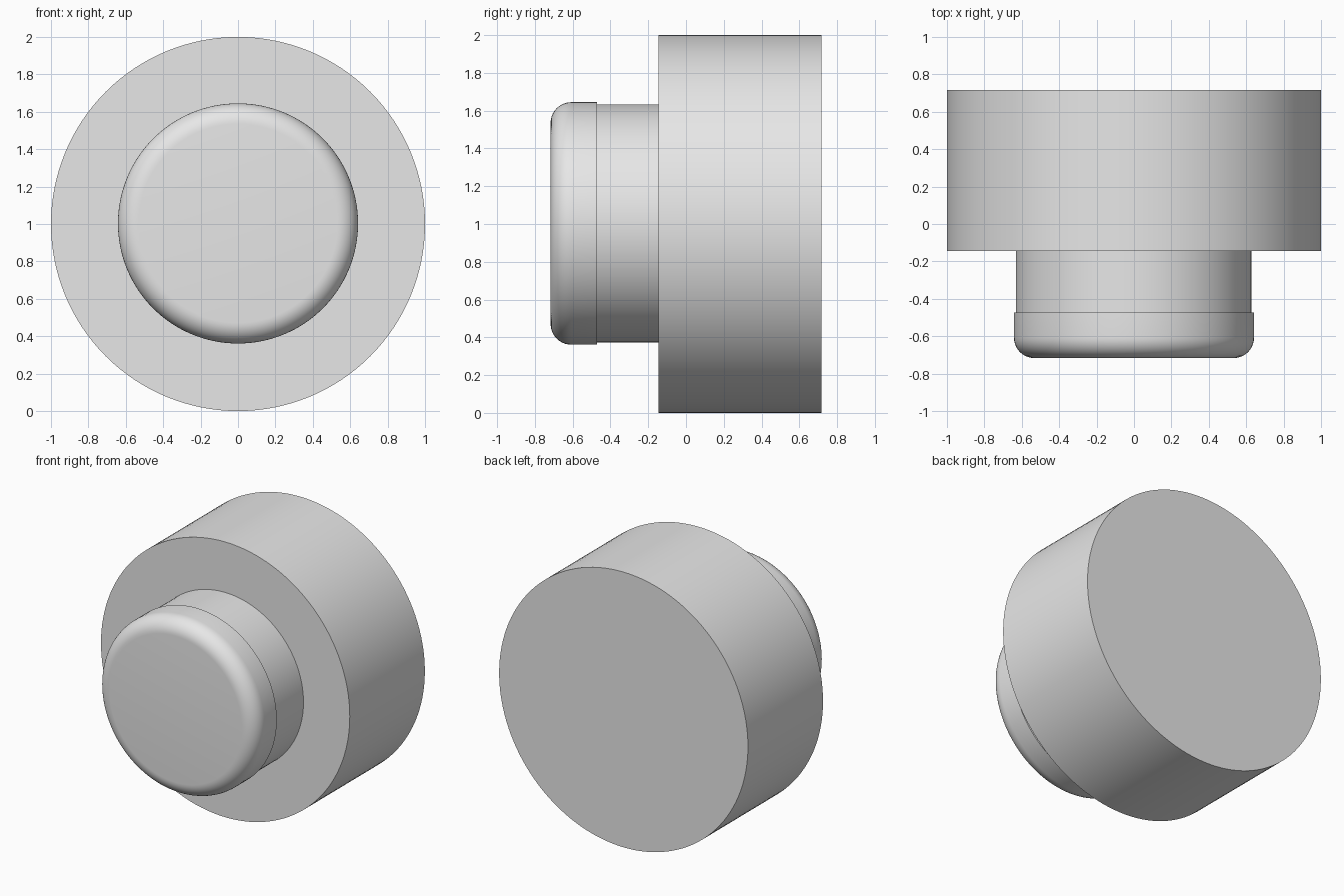
import bpy
import bmesh
import math
from mathutils import Matrix

cube = bpy.data.objects.get("Cube")
if cube:
    bpy.data.objects.remove(cube, do_unlink=True)

grey = bpy.data.materials.new("light_grey")
grey.use_nodes = True
grey.diffuse_color = (0.8, 0.8, 0.8, 1)
grey.node_tree.nodes["Principled BSDF"].inputs["Base Color"].default_value = (0.8, 0.8, 0.8, 1)


def disc(name, radius, front, back, x=0, z=1.0, rounding=0):
    """Cylinder lying along y, with an optional rounded front rim."""
    bm = bmesh.new()
    bmesh.ops.create_cone(bm, cap_ends=True, segments=128, radius1=radius,
                          radius2=radius, depth=back - front)
    bmesh.ops.rotate(bm, verts=bm.verts, matrix=Matrix.Rotation(math.pi / 2, 3, "X"))
    if rounding:
        rim = [e for e in bm.edges if all(v.co.y < 0 for v in e.verts)]
        bmesh.ops.bevel(bm, geom=rim, offset=rounding, segments=10,
                        profile=0.5, affect="EDGES")
    bmesh.ops.recalc_face_normals(bm, faces=bm.faces)
    mesh = bpy.data.meshes.new(name)
    bm.to_mesh(mesh)
    bm.free()
    mesh.materials.append(grey)
    obj = bpy.data.objects.new(name, mesh)
    obj.location = (x, (front + back) / 2, z)
    bpy.context.collection.objects.link(obj)
    bpy.ops.object.select_all(action="DESELECT")
    obj.select_set(True)
    bpy.context.view_layer.objects.active = obj
    bpy.ops.object.shade_smooth_by_angle(angle=math.radians(30))
    return obj


# Wide base, narrower neck, and the rounded button cap
disc("base", 1.0, -0.145, 0.717)
disc("neck", 0.63, -0.49, -0.14, x=-0.002, z=1.003)
disc("button_cap", 0.642, -0.717, -0.472, z=1.003, rounding=0.11)
